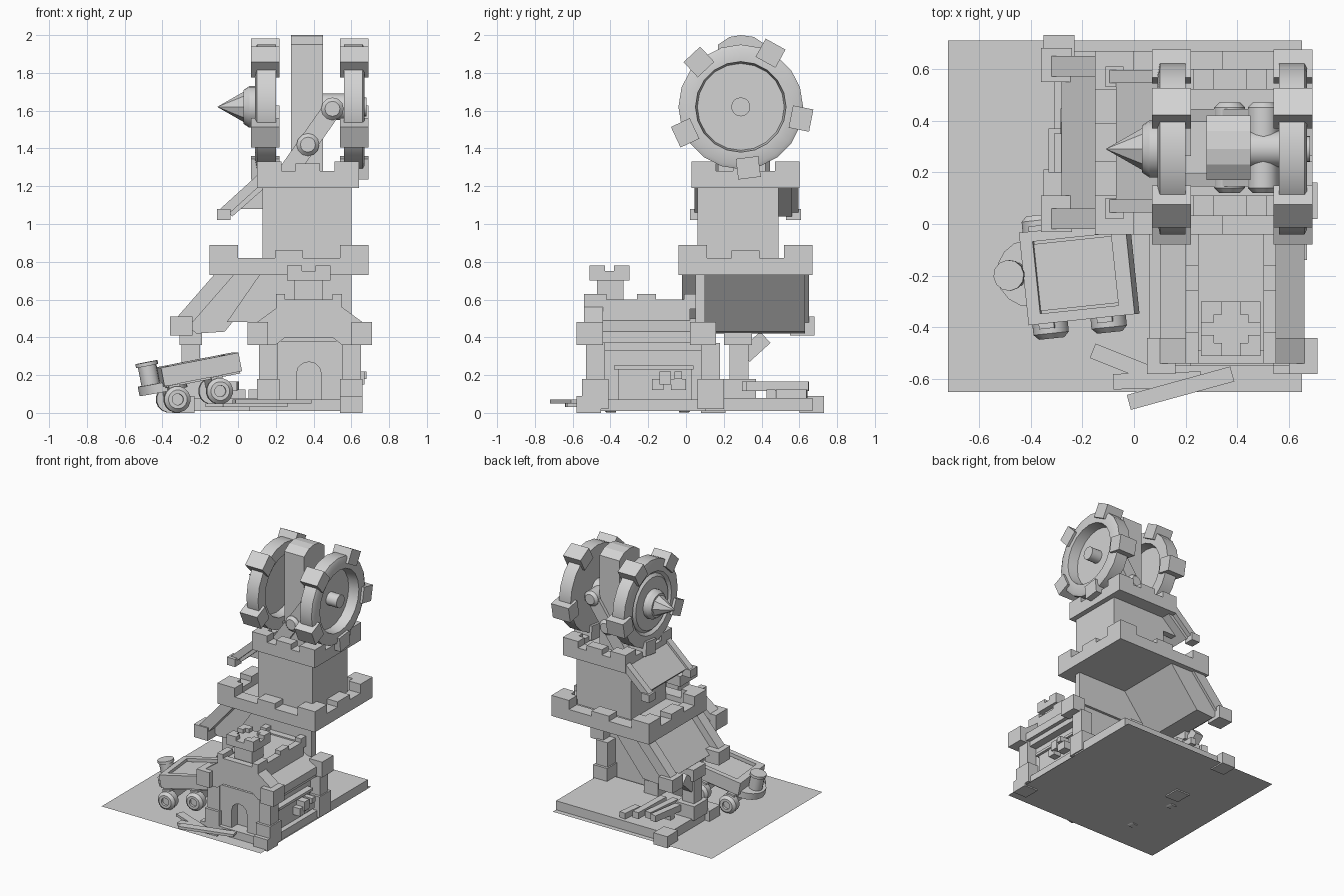
import bpy, bmesh, math
from mathutils import Matrix, Vector

cube = bpy.data.objects.get("Cube")
if cube:
    bpy.data.objects.remove(cube)

GREY = (0.65, 0.65, 0.65, 1)
mat = bpy.data.materials.new("plain grey")
mat.use_nodes = True
mat.diffuse_color = GREY
mat.node_tree.nodes["Principled BSDF"].inputs["Base Color"].default_value = GREY


def finish(name, bm, smooth=False, matrix=None):
    bmesh.ops.recalc_face_normals(bm, faces=bm.faces)
    me = bpy.data.meshes.new(name)
    bm.to_mesh(me)
    bm.free()
    me.materials.append(mat)
    if smooth:
        for p in me.polygons:
            p.use_smooth = True
        me.set_sharp_from_angle(angle=math.radians(32))
    ob = bpy.data.objects.new(name, me)
    bpy.context.collection.objects.link(ob)
    if matrix:
        ob.matrix_world = matrix


def boxes(name, specs, matrix=None):
    """One object from (x0, x1, y0, y1, z0, z1) boxes."""
    bm = bmesh.new()
    for x0, x1, y0, y1, z0, z1 in specs:
        m = Matrix.Translation(((x0 + x1) / 2, (y0 + y1) / 2, (z0 + z1) / 2))
        bmesh.ops.create_cube(bm, size=1, matrix=m @ Matrix.Diagonal((x1 - x0, y1 - y0, z1 - z0, 1)))
    finish(name, bm, matrix=matrix)


def prism(name, pts, y0, y1, matrix=None):
    """Extrude an x-z outline along y."""
    bm = bmesh.new()
    f = bm.faces.new([bm.verts.new((x, y0, z)) for x, z in pts])
    ext = bmesh.ops.extrude_face_region(bm, geom=[f])
    bmesh.ops.translate(bm, vec=(0, y1 - y0, 0), verts=[v for v in ext["geom"] if isinstance(v, bmesh.types.BMVert)])
    finish(name, bm, matrix=matrix)


def lathe(name, pts, matrix, steps=20):
    """Turn a (height, radius) profile around local z."""
    bm = bmesh.new()
    vs = [bm.verts.new((r, 0, h)) for h, r in pts]
    es = [bm.edges.new(p) for p in zip(vs, vs[1:])]
    bmesh.ops.spin(bm, geom=vs + es, cent=(0, 0, 0), axis=(0, 0, 1), angle=2 * math.pi, steps=steps, use_merge=True)
    bmesh.ops.remove_doubles(bm, verts=bm.verts, dist=0.0005)
    finish(name, bm, True, matrix)


def beam(name, a, b, w, h):
    """Box from point a to b, width w sideways and height h."""
    d = Vector(b) - Vector(a)
    q = d.to_track_quat('X', 'Z').to_matrix().to_4x4()
    boxes(name, [(0, d.length, -w / 2, w / 2, -h / 2, h / 2)], Matrix.Translation(a) @ q)


def battlement(name, x0, x1, y0, y1, z0, z1, z2, w, t, mid):
    """Floor slab, low parapet, L-shaped corner merlons and middle merlons."""
    s = [(x0 + t / 2, x1 - t / 2, y0 + t / 2, y1 - t / 2, z0, z0 + 0.05),
         (x0, x1, y0, y0 + t, z0, z1), (x0, x1, y1 - t, y1, z0, z1),
         (x0, x0 + t, y0, y1, z0, z1), (x1 - t, x1, y0, y1, z0, z1)]
    for a, sx in ((x0, 1), (x1, -1)):
        for b, sy in ((y0, 1), (y1, -1)):
            for dx, dy in ((w, t), (t, w)):
                xs, ys = sorted((a, a + sx * dx)), sorted((b, b + sy * dy))
                s.append((*xs, *ys, z0, z2))
    cx, cy, m = (x0 + x1) / 2, (y0 + y1) / 2, w / 2
    for b in (y0, y1 - t):
        s.append((cx - m, cx + m, b, b + t, z0, mid))
    for a in (x0, x1 - t):
        s.append((a, a + t, cy - m, cy + m, z0, mid))
    boxes(name, s)


ROT_X = Matrix.Rotation(math.pi / 2, 4, 'Y')    # local z -> +x
ROT_Y = Matrix.Rotation(-math.pi / 2, 4, 'X')   # local z -> +y

# Ground sheet and foundations
bm = bmesh.new()
bm.faces.new([bm.verts.new((x, y, 0.01)) for x, y in ((-0.72, -0.65), (0.65, -0.65), (0.65, 0.71), (-0.72, 0.71))])
finish("ground_sheet", bm)
boxes("foundation", [(-0.31, 0.65, 0.1, 0.67, 0.01, 0.08), (0.06, 0.64, -0.55, 0.1, 0.01, 0.07)])
boxes("foundation_corners", [(x, x + 0.12, y, y + 0.13, 0, 0.09) for x, y in
                             ((-0.35, 0.08), (-0.35, 0.6), (0.54, -0.58))])

# Gatehouse: posts, walls, roof
posts = []
for x, sx in ((0.16, -1), (0.6, 1)):
    for y, sy in ((-0.48, -1), (0.13, 0)):
        cx, cy = x + sx * 0.055, y + sy * 0.03 - (0.04 if sy == 0 else 0)
        posts += [(x - 0.06, x + 0.06, y - 0.07, y + 0.07, 0.02, 0.18),
                  (x - 0.05, x + 0.05, y - 0.05, y + 0.05, 0.18, 0.37),
                  (cx - 0.055, cx + 0.055, cy - 0.07, cy + 0.07, 0.36, 0.48)]
boxes("gatehouse_posts", posts)
boxes("gatehouse_walls", [(0.2, 0.57, -0.45, 0.08, 0.05, 0.4), (0.2, 0.6, -0.36, 0.03, 0.05, 0.23),
                          (0.14, 0.62, -0.38, 0.04, 0.23, 0.25), (0.14, 0.63, -0.43, 0.08, 0.33, 0.38)])
prism("gatehouse_roof", [(0.1, 0.37), (0.66, 0.37), (0.66, 0.43), (0.53, 0.5), (0.22, 0.5), (0.1, 0.43)], -0.44, 0.08)
# Front wall with arched doorway
arch = [(0.375 + 0.065 * math.cos(t), 0.21 + 0.06 * math.sin(t)) for t in [math.pi * i / 6 for i in range(7)]]
prism("front_wall", [(0.19, 0.04), (0.31, 0.04)] + arch[::-1] +
      [(0.44, 0.04), (0.57, 0.04), (0.57, 0.38), (0.19, 0.38)], -0.52, -0.44)
prism("front_gable", [(0.1, 0.36), (0.2, 0.36), (0.25, 0.4), (0.5, 0.4), (0.55, 0.36), (0.66, 0.36), (0.66, 0.48),
                      (0.55, 0.56), (0.21, 0.56), (0.1, 0.48)], -0.54, -0.44)
walk = [(0.2, 0.55, -0.46, 0.02, 0.46, 0.57), (0.22, 0.53, -0.53, 0.05, 0.55, 0.59),
        (0.2, 0.55, -0.54, -0.49, 0.55, 0.6), (0.2, 0.55, 0.0, 0.06, 0.55, 0.6)]
for x in (0.2, 0.5):
    walk += [(x, x + 0.05, -0.54, 0.06, 0.55, 0.6), (x, x + 0.05, -0.54, -0.42, 0.55, 0.63),
             (x, x + 0.05, -0.26, -0.16, 0.55, 0.63), (x, x + 0.05, -0.01, 0.06, 0.55, 0.63)]
boxes("roof_walk", walk)
boxes("turret_neck", [(0.3, 0.45, -0.47, -0.33, 0.57, 0.72)])
battlement("turret_top", 0.26, 0.49, -0.51, -0.3, 0.7, 0.75, 0.78, 0.08, 0.05, 0.75)
boxes("side_blocks", [(0.6, 0.66, -0.18, -0.12, 0.12, 0.18), (0.6, 0.67, -0.14, -0.08, 0.15, 0.22),
                      (0.6, 0.66, -0.08, 0.0, 0.12, 0.18), (0.6, 0.68, -0.06, -0.02, 0.18, 0.22)])

# Lower lean-to roof, its front wall, rails and post
prism("lower_roof", [(-0.28, 0.47), (-0.22, 0.42), (-0.07, 0.43), (0.18, 0.74), (-0.05, 0.74)], 0.06, 0.63)
prism("under_wall", [(-0.06, 0.48), (0.6, 0.48), (0.6, 0.74), (0.12, 0.74)], 0.05, 0.1)
for y in (0.02, 0.61):
    beam("lower_rail", (-0.31, y, 0.46), (-0.04, y, 0.77), 0.08, 0.08)
boxes("lower_rail_ends", [(-0.36, -0.24, -0.03, 0.11, 0.41, 0.51), (-0.36, -0.24, 0.55, 0.68, 0.41, 0.51)])
boxes("roof_post", [(-0.33, -0.17, 0.2, 0.37, 0.07, 0.18), (-0.3, -0.2, 0.23, 0.33, 0.18, 0.45),
                    (-0.31, -0.19, 0.2, 0.35, 0.36, 0.45)])
beam("post_bracket", (-0.25, 0.31, 0.3), (-0.25, 0.42, 0.4), 0.07, 0.08)

# Timber under the tower and in front
for a, b in (((-0.2, 0.3, 0.14), (-0.15, 0.62, 0.14)), ((-0.12, 0.3, 0.14), (-0.09, 0.6, 0.14)),
             ((-0.03, 0.32, 0.14), (-0.02, 0.65, 0.14)), ((-0.2, 0.45, 0.1), (0.04, 0.45, 0.1)),
             ((0.08, 0.48, 0.1), (0.1, 0.64, 0.1))):
    beam("stored_timber", a, b, 0.05, 0.05)
for a, b, z in (((-0.16, -0.49), (0.14, -0.61), 0.04), ((-0.08, -0.61), (0.26, -0.6), 0.04),
                ((-0.02, -0.69), (0.38, -0.58), 0.06)):
    beam("loose_plank", (*a, z), (*b, z), 0.06, 0.02)

# Tower
battlement("tower_gallery", -0.15, 0.69, -0.04, 0.67, 0.73, 0.82, 0.89, 0.15, 0.1, 0.86)
boxes("tower_shaft", [(0.13, 0.6, 0.06, 0.49, 0.77, 1.21)])
battlement("tower_top", 0.1, 0.64, 0.03, 0.6, 1.19, 1.28, 1.33, 0.13, 0.08, 1.32)

# Upper lean-to roof
prism("upper_roof", [(-0.07, 1.08), (-0.03, 1.04), (0.14, 1.19), (0.14, 1.27)], 0.08, 0.56)
for y in (0.07, 0.57):
    beam("upper_rail", (-0.09, y, 1.05), (0.13, y, 1.25), 0.05, 0.05)
boxes("upper_rail_ends", [(-0.11, -0.04, y - 0.04, y + 0.04, 1.02, 1.08) for y in (0.06, 0.57)])
for y in (0.12, 0.44):
    prism("roof_bracket", [(0.0, 1.08), (0.14, 1.2), (0.14, 1.08)], y, y + 0.05)

# Machine on top: two toothed wheels, central block, axle
CY, CZ = 0.29, 1.62
hub = Matrix.Translation((0, CY, CZ)) @ ROT_X
lathe("spiked_wheel", [(0.03, 0), (0.03, 0.09), (0.06, 0.11), (0.09, 0.11), (0.09, 0.2), (0.11, 0.22), (0.09, 0.24),
                       (0.09, 0.28), (0.1, 0.33), (0.2, 0.33), (0.2, 0.24), (0.13, 0.23), (0.13, 0)], hub)
lathe("open_wheel", [(0.56, 0), (0.56, 0.33), (0.66, 0.33), (0.67, 0.31), (0.67, 0.24),
                     (0.59, 0.23), (0.59, 0.05), (0.68, 0.05), (0.68, 0)], hub)
lathe("spike", [(-0.11, 0), (0.03, 0.08), (0.04, 0)], hub, 8)
lathe("axle", [(0.4, 0), (0.4, 0.07), (0.57, 0.07), (0.57, 0)], hub)
for x0, x1 in ((0.07, 0.22), (0.54, 0.69)):
    for k in range(5):
        turn = Matrix.Rotation(math.radians(61 + 72 * k), 4, 'X')
        boxes("wheel_tooth", [(x0, x1, 0.27, 0.38, -0.06, 0.06)], Matrix.Translation((0, CY, CZ)) @ turn)
prism("central_block", [(0.17, 1.22), (0.42, 1.22), (0.42, 1.95), (0.36, 1.99), (0.29, 2.0), (0.23, 1.99), (0.17, 1.95)],
      -0.45, -0.28, Matrix.Rotation(math.pi / 2, 4, 'Z'))
for x, z, r in ((0.37, 1.42, 0.06), (0.5, 1.61, 0.06)):
    lathe("cross_roller", [(0, 0), (0, r - 0.02), (0.02, r), (0.33, r), (0.35, r - 0.02), (0.35, 0)],
          Matrix.Translation((x, 0.12, z)) @ ROT_Y, 12)
for y in (0.17, 0.42):
    beam("strut", (0.24, y, 1.24), (0.5, y, 1.61), 0.05, 0.1)

# Tilted cart
cart = (Matrix.Translation((-0.21, -0.19, 0.22)) @ Matrix.Rotation(math.radians(6), 4, 'Z')
        @ Matrix.Rotation(math.radians(-11), 4, 'Y'))
boxes("cart_bed", [(-0.2, 0.2, -0.17, 0.17, -0.05, 0.03), (-0.2, 0.2, -0.18, -0.14, -0.04, 0.06),
                   (-0.2, 0.2, 0.14, 0.18, -0.04, 0.06), (-0.21, -0.16, -0.18, 0.18, -0.04, 0.06),
                   (0.15, 0.21, -0.18, 0.18, -0.04, 0.06), (-0.16, 0.15, -0.13, 0.13, 0.02, 0.04)], cart)
boxes("cart_axles", [(-0.19, -0.13, -0.2, 0.2, -0.13, -0.04), (0.04, 0.1, -0.2, 0.2, -0.13, -0.04)], cart)
lathe("cart_nose", [(-0.07, 0), (-0.07, 0.13), (-0.02, 0.13), (-0.02, 0)], cart @ Matrix.Translation((-0.2, 0.02, 0)), 16)
lathe("cart_barrel", [(-0.06, 0), (-0.06, 0.05), (0.08, 0.05), (0.08, 0.06), (0.1, 0.06), (0.1, 0)],
      cart @ Matrix.Translation((-0.26, 0.02, 0)), 12)
for x in (-0.16, 0.07):
    for s in (-1, 1):
        flip = Matrix.Rotation(s * -math.pi / 2, 4, 'X')
        lathe("cart_wheel", [(0, 0), (0, 0.07), (0.05, 0.07), (0.07, 0.05), (0.07, 0.03), (0.05, 0.03), (0.05, 0)],
              cart @ Matrix.Translation((x, s * 0.17, -0.12)) @ flip, 16)
